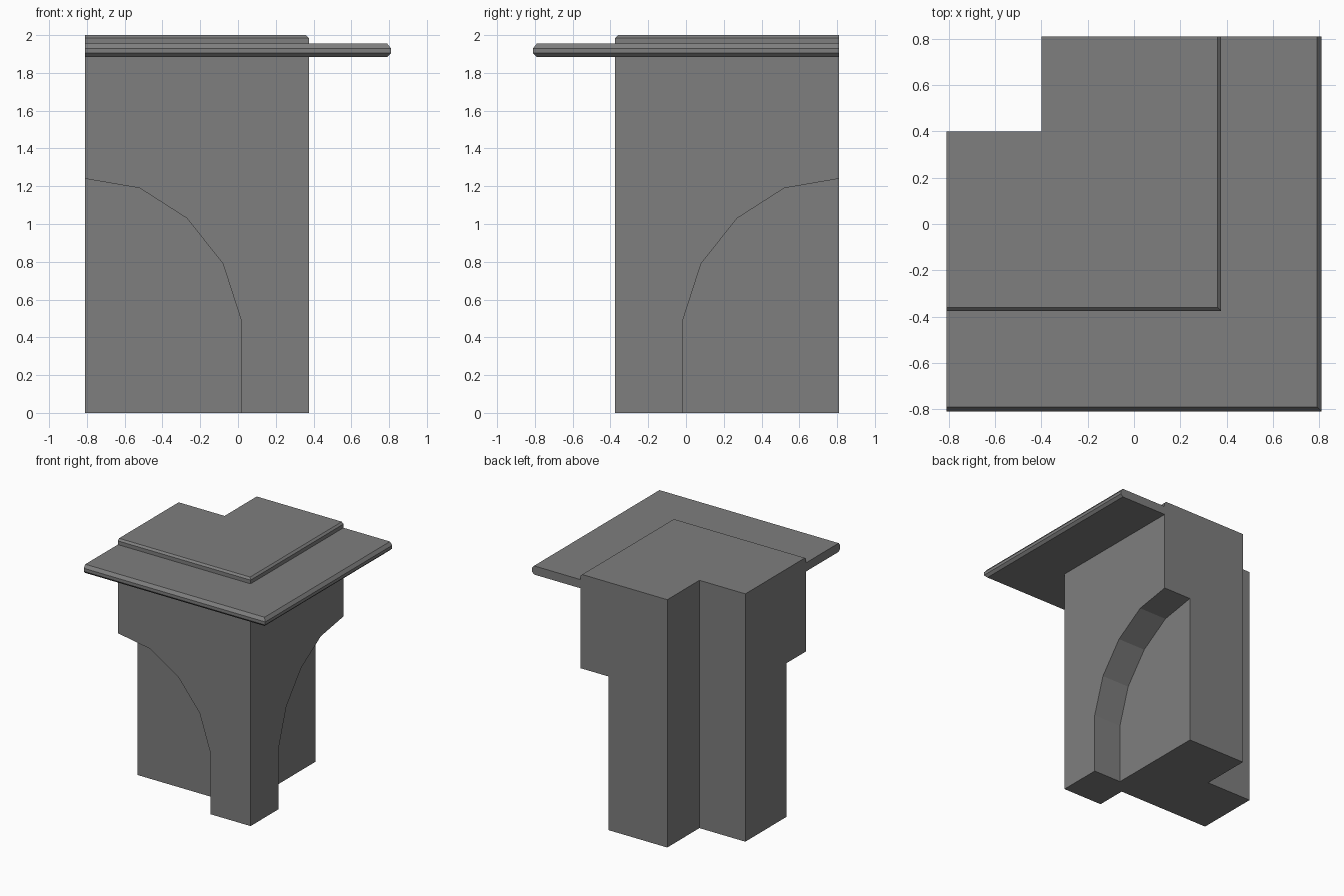
import bpy
import bmesh
from mathutils import Vector

default = bpy.data.objects.get("Cube")
if default:
    bpy.data.objects.remove(default, do_unlink=True)

END = 0.81      # outer extent of the whole piece
FACE = 0.375    # pillar face distance from centre
NOTCH = 0.4     # inner corner of the back notch
RECESS = 0.125  # plane of the recessed walls

stone = bpy.data.materials.new("grey_stone")
grey = (0.21, 0.21, 0.21, 1)
stone.diffuse_color = grey
stone.use_nodes = True
stone.node_tree.nodes["Principled BSDF"].inputs["Base Color"].default_value = grey


def finish(bm, name):
    bmesh.ops.recalc_face_normals(bm, faces=bm.faces)
    mesh = bpy.data.meshes.new(name)
    bm.to_mesh(mesh)
    bm.free()
    mesh.materials.append(stone)
    obj = bpy.data.objects.new(name, mesh)
    bpy.context.collection.objects.link(obj)
    return obj


def prism(points, direction):
    bm = bmesh.new()
    face = bm.faces.new([bm.verts.new(p) for p in points])
    moved = bmesh.ops.extrude_face_region(bm, geom=[face])["geom"]
    verts = [v for v in moved if isinstance(v, bmesh.types.BMVert)]
    bmesh.ops.translate(bm, verts=verts, vec=Vector(direction))
    return bm


# L-shaped pillar with the two outer top edges chamfered
outline = [(-END, -FACE), (FACE, -FACE), (FACE, END),
           (-NOTCH, END), (-NOTCH, NOTCH), (-END, NOTCH)]
bm = prism([(x, y, 0) for x, y in outline], (0, 0, 2))
outer = [e for e in bm.edges
         if all(v.co.z > 1.9 for v in e.verts)
         and (all(abs(v.co.x - FACE) < 0.001 for v in e.verts)
              or all(abs(v.co.y + FACE) < 0.001 for v in e.verts))]
bmesh.ops.bevel(bm, geom=outer, offset=0.015, segments=1, affect='EDGES')
pillar = finish(bm, "pillar")

# Half-arch recesses on the front and right faces, mirrored about the diagonal
arch = [(-0.9, -0.1), (-0.9, 1.24), (-END, 1.24), (-0.52, 1.19),
        (-0.27, 1.03), (-0.08, 0.79), (0.017, 0.49), (0.017, -0.1)]
front = prism([(x, -0.6, z) for x, z in arch], (0, 0.6 - RECESS, 0))
side = prism([(0.6, -x, z) for x, z in arch], (RECESS - 0.6, 0, 0))
for name, shape in (("front_arch_cutter", front), ("right_arch_cutter", side)):
    cutter = finish(shape, name)
    cutter.hide_render = True
    mod = pillar.modifiers.new(name, 'BOOLEAN')
    mod.operation = 'DIFFERENCE'
    mod.solver = 'EXACT'
    mod.object = cutter
    bpy.context.view_layer.objects.active = pillar
    bpy.ops.object.modifier_apply(modifier=name)
    bpy.data.objects.remove(cutter, do_unlink=True)

# Projecting ledge swept around the outer corner, with chamfered rim
profile = [(FACE, 1.885), (0.79, 1.885), (END, 1.905),
           (END, 1.93), (0.79, 1.955), (FACE, 1.955)]
bm = bmesh.new()
rows = [[bm.verts.new(p) for p in ((-END, -d, z), (d, -d, z), (d, END, z))]
        for d, z in profile]
for low, high in zip(rows, rows[1:]):
    for i in range(2):
        bm.faces.new((low[i], low[i + 1], high[i + 1], high[i]))
for end in (0, 2):
    bm.faces.new([row[end] for row in rows])
finish(bm, "ledge")
